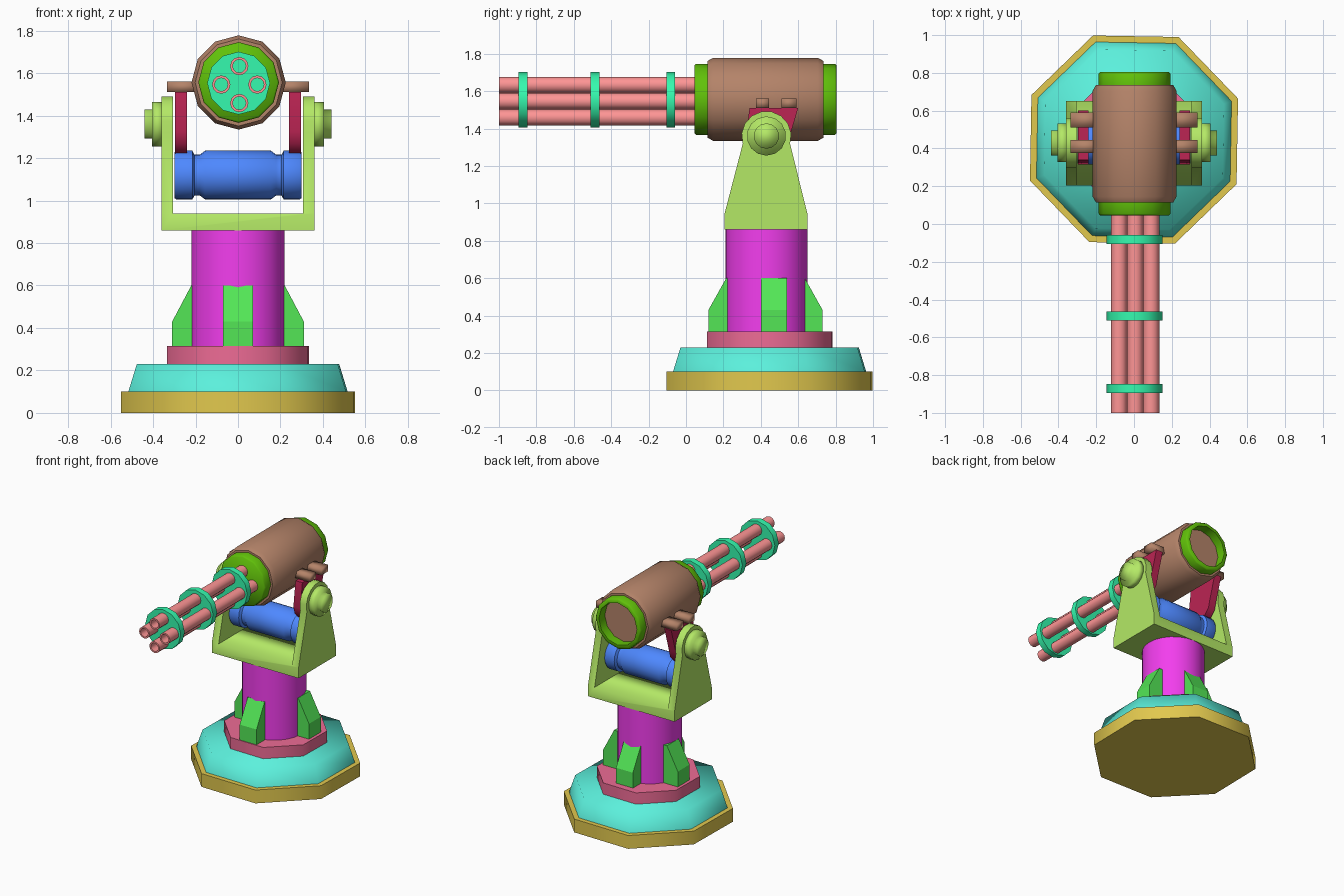
import bpy, bmesh
from math import sin, cos, pi, radians

if "Cube" in bpy.data.objects:
    bpy.data.objects.remove(bpy.data.objects["Cube"])

CY = 0.43      # column / pivot y
PZ = 1.36      # pivot height
BZ = 1.556     # gun axis height


def smooth(ob, angle):
    bpy.ops.object.select_all(action='DESELECT')
    ob.select_set(True)
    bpy.context.view_layer.objects.active = ob
    bpy.ops.object.shade_smooth_by_angle(angle=radians(angle))


def finish(name, bm, color, mirror=False, angle=40):
    bmesh.ops.recalc_face_normals(bm, faces=bm.faces)
    me = bpy.data.meshes.new(name)
    bm.to_mesh(me)
    bm.free()
    ob = bpy.data.objects.new(name, me)
    bpy.context.collection.objects.link(ob)
    mat = bpy.data.materials.get(str(color)) or bpy.data.materials.new(str(color))
    mat.diffuse_color = (*[c ** 2.2 for c in color], 1)
    mat.use_nodes = True
    mat.node_tree.nodes["Principled BSDF"].inputs["Base Color"].default_value = mat.diffuse_color
    me.materials.append(mat)
    if mirror:
        ob.modifiers.new("Mirror", 'MIRROR')
    smooth(ob, angle)
    return ob


def lathe(name, prof, n, center, axis, color, rot=0.0, closed=False, **kw):
    """Revolve (radius, height) points round an axis; closed makes a ring."""
    bm = bmesh.new()
    cx, cy, cz = center
    rings = []
    for r, t in prof:
        ring = []
        for i in range(n):
            a = 2 * pi * i / n + rot
            s, c = r * sin(a), r * cos(a)
            p = {'X': (t, s, c), 'Y': (s, t, c), 'Z': (s, c, t)}[axis]
            ring.append(bm.verts.new((cx + p[0], cy + p[1], cz + p[2])))
        rings.append(ring)
    pairs = list(zip(rings, rings[1:])) + ([(rings[-1], rings[0])] if closed else [])
    for a, b in pairs:
        for i in range(n):
            j = (i + 1) % n
            bm.faces.new((a[i], a[j], b[j], b[i]))
    if not closed:
        bm.faces.new(rings[0])
        bm.faces.new(rings[-1])
    return finish(name, bm, color, **kw)


def prism(name, pts, lo, hi, axis, color, **kw):
    """Extrude a 2D outline along X (points y,z) or Y (points x,z)."""
    bm = bmesh.new()

    def at(t):
        return [bm.verts.new((t, u, v) if axis == 'X' else (u, t, v)) for u, v in pts]
    a, b = at(lo), at(hi)
    bm.faces.new(a)
    bm.faces.new(b)
    for i in range(len(pts)):
        j = (i + 1) % len(pts)
        bm.faces.new((a[i], a[j], b[j], b[i]))
    return finish(name, bm, color, **kw)


def soften(ob):
    """Smooth round the outline but keep the faces that look along x crisp."""
    smooth(ob, 100)
    bm = bmesh.new()
    bm.from_mesh(ob.data)
    for e in bm.edges:
        if any(abs(f.normal.x) > .9 for f in e.link_faces):
            e.smooth = False
    bm.to_mesh(ob.data)
    bm.free()


def rect(u0, u1, v0, v1):
    return [(u0, v0), (u1, v0), (u1, v1), (u0, v1)]


YELLOW, TEAL, ROSE = (.88, .78, .31), (.36, .94, .86), (.93, .42, .58)
PURPLE, GREEN, LIME = (.95, .25, .93), (.33, .90, .34), (.70, .91, .40)
BLUE, CRIMSON, BROWN = (.31, .53, 1.0), (.73, .16, .33), (.70, .51, .41)
RIM, PINK, MINT = (.38, .75, .07), (1.0, .58, .58), (.22, .98, .68)

# Octagonal stepped base, softly shaded
turn = pi / 8 + radians(1)
base_c = (0, 0.447, 0)
lathe("base_plate", [(.592, 0), (.592, .10)], 8, base_c, 'Z', YELLOW, turn, angle=60)
lathe("base_step", [(.555, .10), (.512, .23)], 8, base_c, 'Z', TEAL, turn, angle=80)
lathe("column_collar", [(.36, .23), (.36, .315)], 8, base_c, 'Z', ROSE, turn, angle=60)

# Column with four gussets
lathe("column", [(.22, .315), (.22, .86)], 24, (0, CY, 0), 'Z', PURPLE)
prism("side_gusset", [(.18, .315), (.31, .315), (.31, .43), (.22, .60), (.18, .60)],
      .40, .54, 'Y', GREEN, mirror=True, angle=20)
for name, y0, d in (("front_gusset", .215, -1), ("back_gusset", .635, 1)):
    gusset = prism(name, [(y0 - .04 * d, .315), (y0 + .095 * d, .315), (y0 + .095 * d, .43),
                          (y0, .60), (y0 - .04 * d, .60)], -.07, .07, 'X', GREEN, angle=20)
    if d < 0:
        soften(gusset)

# Fork yoke: tapered side outline with the middle cut out
arc = [(CY + .133 * cos(radians(a)), PZ + .133 * sin(radians(a)))
       for a in range(-18, 199, 24)]
fork = prism("fork_yoke", [(.205, .86), (.65, .86), (.65, .94)] + arc + [(.205, .94)],
             -.36, .36, 'X', LIME)
cutter = prism("fork_cutter", rect(0, .9, .94, 1.7), -.305, .305, 'X', LIME)
cutter.hide_render = True
mod = fork.modifiers.new("Cut", 'BOOLEAN')
mod.operation, mod.object, mod.solver = 'DIFFERENCE', cutter, 'EXACT'
bpy.context.view_layer.objects.active = fork
bpy.ops.object.modifier_apply(modifier="Cut")
bpy.data.objects.remove(cutter)
soften(fork)

# Pivot hubs on the outside of the fork
lathe("pivot_hub", [(.105, .35), (.105, .405), (.068, .405), (.068, .44)],
      14, (0, CY, PZ), 'X', LIME, mirror=True, angle=100)

# Grooved motor between the arms
half = [(.108, .30), (.115, .29), (.115, .215), (.096, .205), (.096, .18), (.115, .155)]
lathe("elevation_motor", half + [(r, -t) for r, t in reversed(half)], 20,
      (0, CY, 1.12), 'X', BLUE)

# Swing plates carrying the gun, and their lugs
bottom = [(CY + .115 * cos(radians(a)), 1.325 + .115 * sin(radians(a)))
          for a in range(180, 361, 30)]
prism("swing_plate", [(.60, 1.51), (.34, 1.51)] + bottom, .24, .297, 'X', CRIMSON, mirror=True)
for name, y0, y1 in (("front_lug", .375, .445), ("back_lug", .51, .59)):
    prism(name, rect(y0, y1, 1.51, 1.56), .17, .335, 'X', BROWN, mirror=True, angle=100)

# Twelve-sided gun housing with a solid front collar and an open back rim
gun = (.003, 0, BZ)
lathe("gun_housing", [(.15, .115), (.205, .115), (.222, .145), (.222, .705), (.205, .735), (.15, .735)],
      12, gun, 'Y', BROWN, angle=60)
lathe("front_collar", [(.182, .045), (.19, .055), (.19, .125)], 12, gun, 'Y', RIM, angle=60)
lathe("back_rim", [(.158, .725), (.19, .725), (.19, .795), (.182, .805), (.158, .805)],
      12, gun, 'Y', RIM, closed=True, angle=60)

# Four hollow barrels held by three clamp discs
for i, (dx, dz) in enumerate(((0, .087), (.085, 0), (0, -.087), (-.085, 0))):
    lathe(f"barrel_{i + 1}", [(.043, .13), (.043, -1), (.031, -1), (.031, -.88)],
          12, (.006 + dx, 0, 1.546 + dz), 'Y', PINK)
for i, y in enumerate((-.895, -.51, -.105)):
    lathe(f"barrel_clamp_{i + 1}", [(.148, y), (.148, y + .047)], 12, (.003, 0, 1.553), 'Y', MINT)
